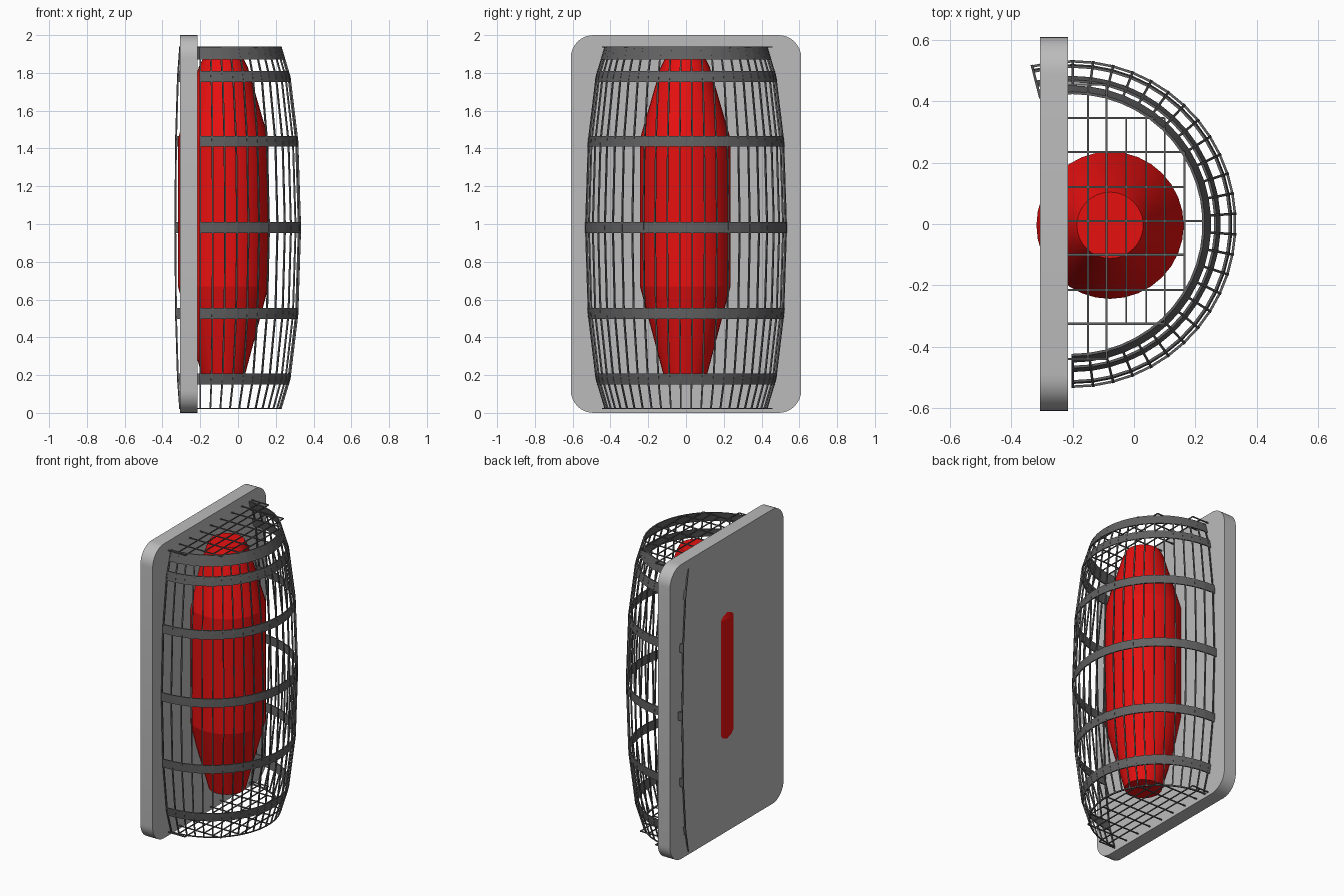
import bpy, bmesh, math
from mathutils import Vector

if "Cube" in bpy.data.objects:
    bpy.data.objects.remove(bpy.data.objects["Cube"])


def material(name, c):
    m = bpy.data.materials.new(name)
    m.diffuse_color = (*c, 1)
    m.use_nodes = True
    m.node_tree.nodes["Principled BSDF"].inputs["Base Color"].default_value = m.diffuse_color
    return m


RED = material("red", (0.8, 0.005, 0.005))
GREY = material("plate grey", (0.5, 0.5, 0.5))
DARK = material("dark grey", (0.12, 0.12, 0.12))


def finish(name, bm, mat, smooth=None):
    bmesh.ops.recalc_face_normals(bm, faces=bm.faces)
    me = bpy.data.meshes.new(name)
    bm.to_mesh(me)
    bm.free()
    me.materials.append(mat)
    ob = bpy.data.objects.new(name, me)
    bpy.context.collection.objects.link(ob)
    if smooth:
        bpy.context.view_layer.objects.active = ob
        ob.select_set(True)
        bpy.ops.object.shade_smooth_by_angle(angle=math.radians(smooth))
        ob.select_set(False)
    return ob


def sweep(bm, sections, closed=False):
    """Skin a list of equal-length cross-sections, capping the ends."""
    rows = [[bm.verts.new(p) for p in s] for s in sections]
    n = len(rows[0])
    for a, b in zip(rows, rows[1:]):
        for i in range(n):
            j = (i + 1) % n
            bm.faces.new((a[i], a[j], b[j], b[i]))
    bm.faces.new(rows[0])
    bm.faces.new(rows[-1])


def box(bm, lo, hi):
    sweep(bm, [[(x, lo[1], lo[2]), (x, hi[1], lo[2]), (x, hi[1], hi[2]), (x, lo[1], hi[2])]
               for x in (lo[0], hi[0])])


# Back plate with rounded corners
bm = bmesh.new()
R = 0.12
outline = []
for k, (cy, cz) in enumerate([(0.61 - R, 2 - R), (R - 0.61, 2 - R), (R - 0.61, R), (0.61 - R, R)]):
    for i in range(9):
        a = math.radians(90 * k + 90 * i / 8)
        outline.append((cy + R * math.cos(a), cz + R * math.sin(a)))
sweep(bm, [[(x, y, z) for y, z in outline] for x in (-0.307, -0.215)])
finish("back_plate", bm, GREY, 30)

# Red core, turned profile
bm = bmesh.new()
profile = [(0.115, 0.20), (0.24, 0.67), (0.24, 1.45), (0.13, 1.83), (0.108, 1.875)]
sweep(bm, [[(-0.078 + r * math.cos(math.tau * i / 32), -0.004 + r * math.sin(math.tau * i / 32), z)
            for i in range(32)] for r, z in profile])
finish("red_core", bm, RED, 13)

# Barrel cage: shared radius profile, 28 stations around the half circle
CX = -0.2
PROFILE = [(0.02, 0.427), (0.18, 0.475), (0.52, 0.516), (0.98, 0.531),
           (1.44, 0.516), (1.78, 0.475), (1.94, 0.427)]
ANGLES = [math.radians(-90 + 7.2 * i) for i in range(28)]


def radius(z):
    for (z0, r0), (z1, r1) in zip(PROFILE, PROFILE[1:]):
        if z <= z1:
            return r0 + (r1 - r0) * (z - z0) / (z1 - z0)
    return PROFILE[-1][1]


# Upright wires
bm = bmesh.new()
for a in ANGLES:
    out = Vector((math.cos(a), math.sin(a), 0))
    side = Vector((-math.sin(a), math.cos(a), 0))
    secs = []
    for z, r in PROFILE:
        c = Vector((CX, 0, z)) + out * r
        secs.append([c + out * u * 0.004 + side * v * 0.004
                     for u, v in ((-1, -1), (1, -1), (1, 1), (-1, 1))])
    sweep(bm, secs)
finish("cage_wires", bm, DARK)


def band(name, z0, z1, t=0.004):
    bm = bmesh.new()
    secs = []
    for a in ANGLES:
        secs.append([(CX + (radius(z) + d) * math.cos(a), (radius(z) + d) * math.sin(a), z)
                     for z, d in ((z0, -t), (z0, t), (z1, t), (z1, -t))])
    sweep(bm, secs)
    finish(name, bm, DARK)


# Hoops
for i, z in enumerate((0.18, 0.525, 0.982, 1.438, 1.782)):
    band(f"cage_hoop_{i + 1}", z - 0.029, z + 0.029)
band("cage_top_hoop", 1.872, 1.94)
band("cage_bottom_rim", 0.02, 0.027)

# End grids with a stepped outline
X_LINES = [(-0.15, 0.455, -0.44), (-0.09, 0.455, -0.44), (-0.025, 0.345, -0.325), (0.04, 0.345, -0.325),
           (0.1, 0.345, -0.325), (0.165, 0.235, -0.215)]
Y_LINES = [(0.455, -0.09), (0.345, 0.1), (0.235, 0.165), (0.12, 0.165), (0.01, 0.228),
           (-0.1, 0.165), (-0.215, 0.165), (-0.325, 0.1), (-0.44, -0.09)]
for name, z in (("top_grid", 1.937), ("bottom_grid", 0.024)):
    bm = bmesh.new()
    for x, hi, lo in X_LINES:
        box(bm, (x - 0.003, lo, z - 0.003), (x + 0.003, hi, z + 0.003))
    for y, x in Y_LINES:
        box(bm, (-0.22, y - 0.0035, z - 0.003), (x, y + 0.0035, z + 0.003))
    finish(name, bm, DARK)
